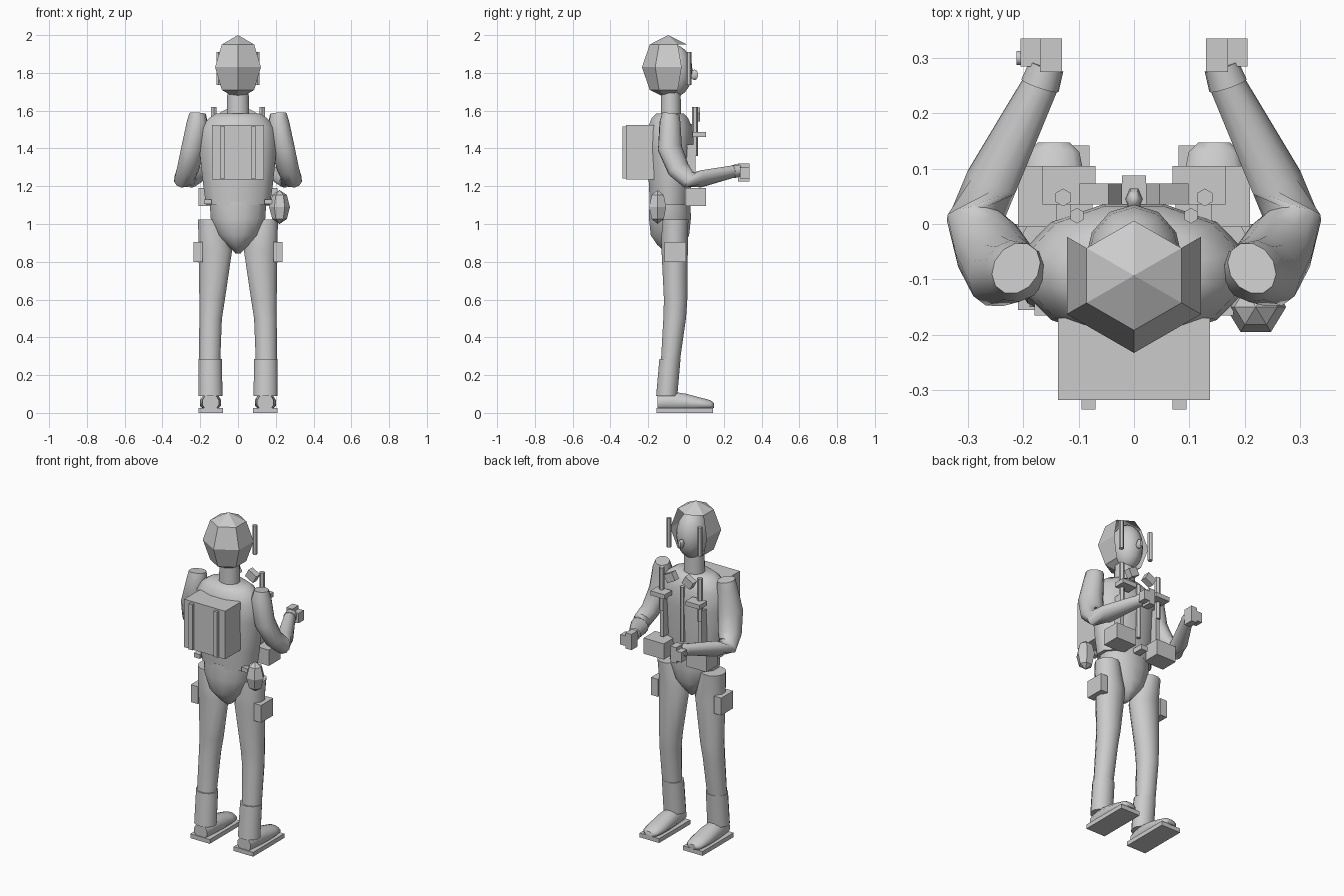
import bpy, bmesh, math
from mathutils import Vector, Matrix

cube = bpy.data.objects.get("Cube")
if cube:
    bpy.data.objects.remove(cube, do_unlink=True)

grey = bpy.data.materials.new("plain grey")
grey.use_nodes = True
grey.diffuse_color = (0.6, 0.6, 0.6, 1)
grey.node_tree.nodes["Principled BSDF"].inputs["Base Color"].default_value = (0.6, 0.6, 0.6, 1)


def finish(name, bm, smooth=None):
    bmesh.ops.recalc_face_normals(bm, faces=bm.faces)
    me = bpy.data.meshes.new(name)
    bm.to_mesh(me)
    bm.free()
    me.materials.append(grey)
    if smooth:
        me.shade_smooth()
        me.set_sharp_from_angle(angle=math.radians(smooth))
    ob = bpy.data.objects.new(name, me)
    bpy.context.collection.objects.link(ob)
    return ob


def box(name, x, y, z, tilt=0):
    """Box from its ranges, optionally tilted about y."""
    c = Vector([sum(r) / 2 for r in (x, y, z)])
    size = [abs(r[1] - r[0]) for r in (x, y, z)]
    bm = bmesh.new()
    m = Matrix.Translation(c) @ Matrix.Rotation(tilt, 4, 'Y') @ Matrix.Diagonal((*size, 1))
    bmesh.ops.create_cube(bm, size=1, matrix=m)
    return finish(name, bm)


def ball(name, c, r, seg=12, rings=8, smooth=50):
    bm = bmesh.new()
    m = Matrix.Translation(c) @ Matrix.Diagonal((*r, 1)) @ Matrix.Rotation(math.pi / 2, 4, 'Z')
    bmesh.ops.create_uvsphere(bm, u_segments=seg, v_segments=rings, radius=1, matrix=m)
    return finish(name, bm, smooth)


def loft(name, rings, axis=None, n=12, side=1, smooth=50):
    """Capped skin through (x, y, z, r1, r2) rings, upright or along the path."""
    bm = bmesh.new()
    pts = [Vector(r[:3]) for r in rings]
    loops = []
    for i, r in enumerate(rings):
        if axis == 'Z':
            u, v = Vector((1, 0, 0)), Vector((0, 1, 0))
        elif axis == 'Y':
            u, v = Vector((1, 0, 0)), Vector((0, 0, 1))
        else:
            t = (pts[min(i + 1, len(pts) - 1)] - pts[max(i - 1, 0)]).normalized()
            u = t.cross(Vector((0.6, -0.8, 0))).normalized()
            v = t.cross(u)
        loop = []
        for k in range(n):
            a = math.tau * (k + 0.5) / n
            p = pts[i] + u * r[3] * math.cos(a) + v * r[-1] * math.sin(a)
            loop.append(bm.verts.new((p.x * side, p.y, p.z)))
        loops.append(loop)
    for a, b in zip(loops, loops[1:]):
        for k in range(n):
            bm.faces.new((a[k], a[(k + 1) % n], b[(k + 1) % n], b[k]))
    bm.faces.new(loops[0])
    bm.faces.new(loops[-1])
    return finish(name, bm, smooth)


def rod(name, x, y, z0, z1, r):
    return loft(name, [(x, y, z0, r), (x, y, z1, r)], 'Z', 6, smooth=None)


# Helmet: six-sided shell with the face side opened
bm = bmesh.new()
bmesh.ops.create_uvsphere(bm, u_segments=6, v_segments=4, radius=1, matrix=Matrix.Translation(
    (0, -0.093, 1.83)) @ Matrix.Diagonal((0.14, 0.14, 0.17, 1)) @ Matrix.Rotation(math.pi / 6, 4, 'Z'))
if max(v.co.x for v in bm.verts) > 0.13:
    bmesh.ops.rotate(bm, verts=bm.verts, cent=(0, -0.093, 0), matrix=Matrix.Rotation(math.pi / 6, 3, 'Z'))
opening = [f for f in bm.faces if f.calc_center_median().y > -0.05
           and abs(f.calc_center_median().x) < 0.09 and f.calc_center_median().z < 1.94]
bmesh.ops.delete(bm, geom=opening, context='FACES')
finish("helmet", bm)

# Head and neck
ball("head", (0, -0.065, 1.81), (0.088, 0.1, 0.14), 12, 10)
ball("nose", (0, 0.045, 1.79), (0.016, 0.022, 0.028), 6, 6)
loft("neck", [(0, -0.08, 1.55, 0.062, 0.056), (0, -0.08, 1.72, 0.058, 0.053)], 'Z')

# Torso and pelvis
loft("torso", [(0, -0.085, 1.10, 0.175, 0.11), (0, -0.085, 1.2, 0.19, 0.115),
               (0, -0.085, 1.4, 0.212, 0.125), (0, -0.085, 1.51, 0.2, 0.122),
               (0, -0.085, 1.56, 0.16, 0.1), (0, -0.085, 1.585, 0.12, 0.075)], 'Z')
loft("pelvis", [(0, -0.085, 1.12, 0.155, 0.112), (0, -0.085, 1.03, 0.15, 0.115),
                (0, -0.085, 0.94, 0.11, 0.105), (0, -0.08, 0.89, 0.06, 0.075),
                (0, -0.075, 0.845, 0.015, 0.03)], 'Z')

# Backpack and single items
box("backpack", (-0.137, 0.137), (-0.318, -0.17), (1.235, 1.525))
ball("hip_canteen", (0.22, -0.15, 1.09), (0.055, 0.052, 0.09), 6, 4, None)
box("chest_buckle", (-0.022, 0.022), (0.02, 0.088), (1.1, 1.13))
rod("chest_zip", 0, 0.035, 1.2, 1.53, 0.014)
loft("right_thumb", [(-0.165, 0.3, 1.28, 0.014), (-0.212, 0.3, 1.28, 0.014)], n=8)

for s, side in ((1, "left"), (-1, "right")):
    def span(a, b):
        return (s * a, s * b)

    # Head rods and collar
    rod(side + "_head_rod", s * 0.103, 0.015, 1.735, 1.91, 0.014)
    box(side + "_collar_box", span(0.03, 0.09), (0.035, 0.073), (1.555, 1.605), s * 0.5)

    # Chest gear and belt pouches
    rod(side + "_chest_rod", s * 0.128, 0.048, 1.36, 1.62, 0.016)
    box(side + "_chest_block", span(0.07, 0.165), (0.035, 0.105), (1.46, 1.487))
    box(side + "_chest_strap", span(0.115, 0.14), (0.0, 0.05), (1.2, 1.42))
    box(side + "_belt_pouch", span(0.075, 0.21), (-0.005, 0.105), (1.095, 1.19))
    box(side + "_belt_clip", span(0.14, 0.18), (-0.165, -0.13), (1.105, 1.13))
    box(side + "_pack_strip", span(0.07, 0.095), (-0.335, -0.31), (1.24, 1.515))

    # Arm, cuff and hand
    loft(side + "_arm", [(0.213, -0.08, 1.585, 0.04, 0.05), (0.215, -0.085, 1.54, 0.056, 0.056),
                         (0.238, -0.085, 1.4, 0.058, 0.07), (0.265, -0.04, 1.29, 0.052, 0.066),
                         (0.285, 0.01, 1.24, 0.05, 0.056), (0.258, 0.075, 1.238, 0.043, 0.052),
                         (0.165, 0.26, 1.28, 0.032, 0.032)], side=s)
    loft(side + "_cuff", [(0.17, 0.25, 1.278, 0.036), (0.158, 0.285, 1.283, 0.032)], side=s)
    box(side + "_palm", span(0.13, 0.17), (0.275, 0.335), (1.225, 1.32))
    box(side + "_fingers", span(0.165, 0.205), (0.285, 0.335), (1.24, 1.3))

    # Leg with boot cuff
    loft(side + "_leg", [(0.145, -0.055, 1.025, 0.07, 0.07), (0.132, -0.06, 0.94, 0.08, 0.072),
                         (0.12, -0.06, 0.86, 0.092, 0.072), (0.137, -0.055, 0.6, 0.07, 0.064),
                         (0.145, -0.06, 0.5, 0.062, 0.062), (0.15, -0.082, 0.28, 0.058, 0.052),
                         (0.147, -0.1, 0.09, 0.055, 0.05)], 'Z', side=s)
    loft(side + "_boot_cuff", [(0.147, -0.085, 0.285, 0.064, 0.058),
                               (0.146, -0.102, 0.09, 0.066, 0.058)], 'Z', side=s)
    box(side + "_thigh_pouch", span(0.188, 0.235), (-0.115, 0.0), (0.8, 0.905))

    # Shoe on a flat sole
    loft(side + "_shoe", [(0.145, -0.15, 0.055, 0.045, 0.045), (0.145, -0.08, 0.06, 0.052, 0.055),
                          (0.145, 0.0, 0.055, 0.058, 0.048), (0.145, 0.08, 0.047, 0.058, 0.034),
                          (0.145, 0.13, 0.042, 0.048, 0.026), (0.145, 0.147, 0.04, 0.03, 0.014)],
         'Y', side=s)
    box(side + "_sole", span(0.08, 0.21), (-0.155, 0.142), (0, 0.026))
